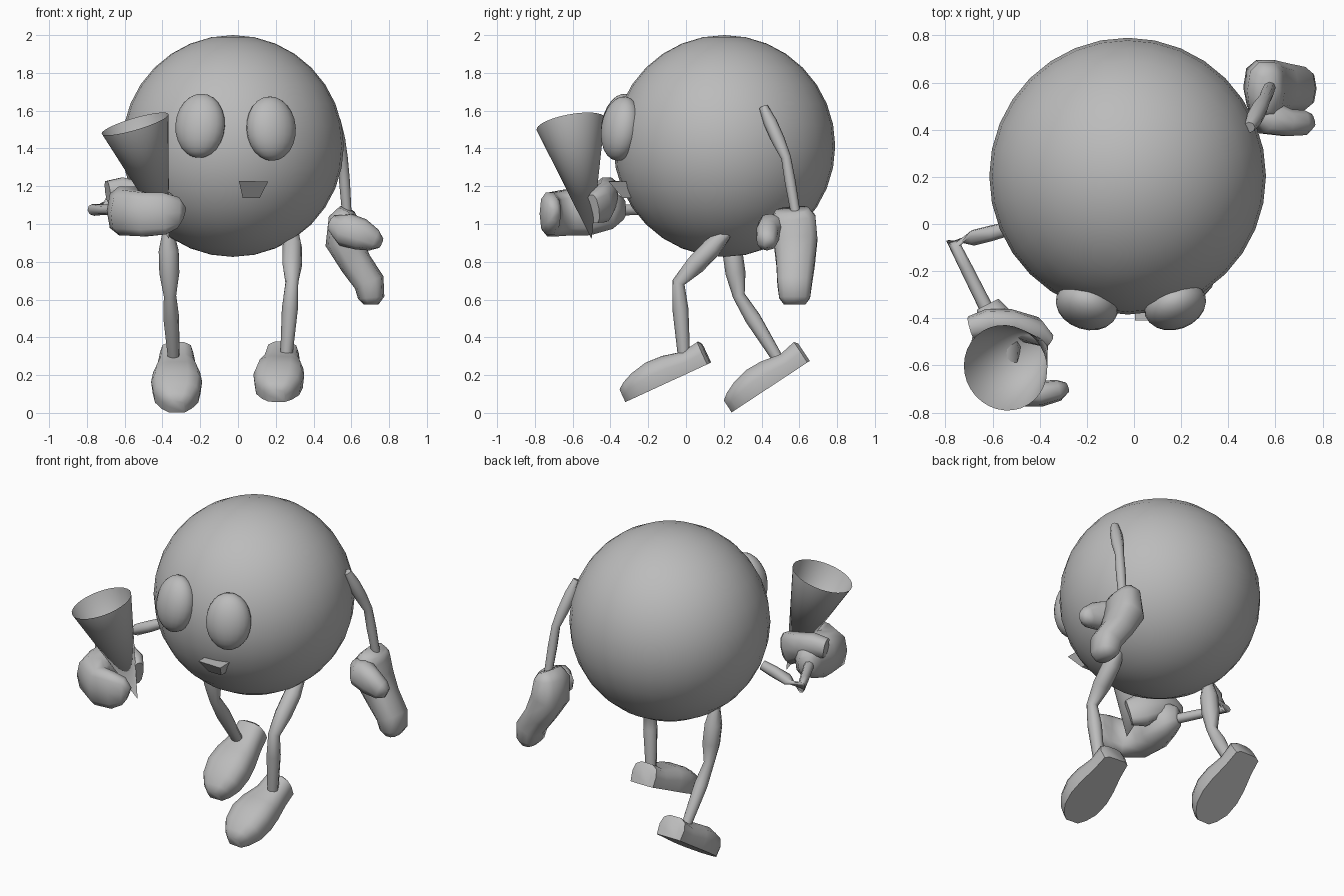
import bpy, math
from mathutils import Vector, Matrix

if "Cube" in bpy.data.objects:
    bpy.data.objects.remove(bpy.data.objects["Cube"])

grey = bpy.data.materials.new("plain grey")
grey.use_nodes = True
grey.diffuse_color = (0.5, 0.5, 0.5, 1)
grey.node_tree.nodes["Principled BSDF"].inputs["Base Color"].default_value = (0.5, 0.5, 0.5, 1)


def add(name, verts, faces, sharp=55):
    mesh = bpy.data.meshes.new(name)
    mesh.from_pydata([tuple(v) for v in verts], [], faces)
    mesh.materials.append(grey)
    mesh.shade_smooth()
    mesh.set_sharp_from_angle(angle=math.radians(sharp))
    obj = bpy.data.objects.new(name, mesh)
    bpy.context.collection.objects.link(obj)
    return obj


def bridge(name, rings, sharp=55):
    """Skin a list of equal rings and cap both ends."""
    n = len(rings[0])
    faces = [(r * n + i, r * n + (i + 1) % n, (r + 1) * n + (i + 1) % n, (r + 1) * n + i)
             for r in range(len(rings) - 1) for i in range(n)]
    last = (len(rings) - 1) * n
    faces += [tuple(reversed(range(n))), tuple(range(last, last + n))]
    return add(name, [v for ring in rings for v in ring], faces, sharp)


def loft(name, stations, ref=(0, 1, 0), sides=10, box=1.0, sharp=70):
    """Stations are (centre, half size along ref, half size across)."""
    pts = [Vector(s[0]) for s in stations]
    rings = []
    for k, (p, a, b) in enumerate(stations):
        t = (pts[min(k + 1, len(pts) - 1)] - pts[max(k - 1, 0)]).normalized()
        u = Vector(ref)
        u = (u - t * u.dot(t)).normalized()
        v = t.cross(u)
        ring = []
        for i in range(sides):
            ang = math.tau * (i + 0.5) / sides
            c, s = math.cos(ang), math.sin(ang)
            ring.append(pts[k] + u * a * math.copysign(abs(c) ** box, c)
                        + v * b * math.copysign(abs(s) ** box, s))
        rings.append(ring)
    return bridge(name, rings, sharp)


def limb(name, joints, swell, thin):
    """Two tapered segments, each swelling between its joints."""
    a, b, c = map(Vector, joints)
    path = [(a, thin), (a.lerp(b, 0.3), swell), (a.lerp(b, 0.65), swell), (b, thin * 1.1),
            (b.lerp(c, 0.35), swell * 0.8), (c, thin)]
    loft(name, [(p, r, r) for p, r in path], ref=(0.8, 0.3, 0.5), sides=8)


def ball(name, centre, radii, rot=Matrix(), seg=32, rows=16):
    bpy.ops.mesh.primitive_uv_sphere_add(segments=seg, ring_count=rows, radius=1)
    obj = bpy.context.object
    obj.name = name
    obj.data.materials.append(grey)
    obj.data.transform(Matrix.Translation(centre) @ rot @ Matrix.Diagonal((*radii, 1)))
    obj.data.shade_smooth()


# Round body
body = Vector((-0.027, 0.203, 1.413))
ball("body", body, (0.587, 0.587, 0.587))

# Oval eyes lying against the body
for name, x, z in (("right_eye", -0.2, 1.52), ("left_eye", 0.175, 1.505)):
    eye = Vector((x, -0.345, z))
    out = eye - body
    ball(name, eye, (0.135, 0.1, 0.172), out.to_track_quat("-Y", "Z").to_matrix().to_4x4(), 20, 12)

# Wedge mouth with a protruding upper lip
lip = [(0.005, -0.41, 1.228), (0.16, -0.41, 1.225), (0.115, -0.335, 1.138), (0.025, -0.335, 1.138)]
bridge("mouth", [lip, [(x, -0.25, z) for x, y, z in lip]], 20)

# Arms
limb("left_arm", [(0.49, 0.41, 1.62), (0.555, 0.53, 1.35), (0.58, 0.59, 1.0)], 0.036, 0.024)
limb("right_arm", [(-0.53, -0.02, 1.18), (-0.765, -0.08, 1.075), (-0.62, -0.37, 1.075)], 0.034, 0.03)

# Hanging left mitten
loft("left_palm", [((0.58, 0.56, 1.075), 0.09, 0.045), ((0.56, 0.565, 1.03), 0.125, 0.08),
                   ((0.56, 0.58, 0.91), 0.12, 0.1), ((0.625, 0.58, 0.79), 0.105, 0.085),
                   ((0.695, 0.575, 0.69), 0.095, 0.082), ((0.705, 0.575, 0.61), 0.085, 0.07),
                   ((0.705, 0.575, 0.575), 0.06, 0.04)], box=0.75)
loft("left_thumb", [((0.51, 0.5, 1.0), 0.05, 0.05), ((0.57, 0.45, 0.97), 0.075, 0.09),
                    ((0.65, 0.43, 0.945), 0.06, 0.085), ((0.72, 0.43, 0.915), 0.055, 0.06),
                    ((0.755, 0.44, 0.9), 0.03, 0.03)], box=0.85)

# Right mitten curled around the cone
up = (0, 0, 1)
loft("right_fingers", [((-0.62, -0.34, 1.08), 0.06, 0.05), ((-0.59, -0.4, 1.08), 0.11, 0.085),
                       ((-0.585, -0.52, 1.07), 0.135, 0.11), ((-0.58, -0.63, 1.06), 0.125, 0.105),
                       ((-0.49, -0.71, 1.05), 0.12, 0.07), ((-0.39, -0.72, 1.055), 0.115, 0.055),
                       ((-0.32, -0.705, 1.06), 0.085, 0.045), ((-0.29, -0.695, 1.05), 0.04, 0.025)],
     ref=up, box=0.75)
loft("right_thumb", [((-0.69, -0.44, 1.17), 0.06, 0.05), ((-0.62, -0.42, 1.18), 0.07, 0.06),
                     ((-0.53, -0.42, 1.15), 0.08, 0.06), ((-0.43, -0.45, 1.1), 0.1, 0.06),
                     ((-0.37, -0.49, 1.08), 0.08, 0.035)], ref=up, box=0.8)

# Open cone
tip, rim = Vector((-0.365, -0.5, 0.92)), Vector((-0.545, -0.61, 1.53))
turn = (rim - tip).to_track_quat("Z", "Y")
n = 32
circle = [rim + turn @ Vector((0.184 * math.cos(math.tau * i / n), 0.184 * math.sin(math.tau * i / n), 0))
          for i in range(n)]
add("cone", [tip] + circle, [(0, (i + 1) % n + 1, i + 1) for i in range(n)])

# Legs
limb("left_leg", [(0.29, 0.22, 0.96), (0.285, -0.04, 0.69), (0.255, -0.01, 0.29)], 0.053, 0.032)
limb("right_leg", [(-0.37, 0.23, 0.96), (-0.36, 0.28, 0.62), (-0.34, 0.49, 0.28)], 0.053, 0.03)


# Feet: stations run heel to toe as (distance, half width, height)
def foot(name, heel, toe):
    heel, toe = Vector(heel), Vector(toe)
    along = (toe - heel).normalized()
    side = Vector((1, 0, 0))
    side = (side - along * side.dot(along)).normalized()
    rise = side.cross(along)
    if rise.z < 0:
        rise = -rise
    shape = [(0, 0.06, 0.11), (0.015, 0.088, 0.13), (0.11, 0.1, 0.115), (0.22, 0.125, 0.14),
             (0.31, 0.135, 0.145), (0.4, 0.122, 0.125), (0.46, 0.085, 0.1), (0.495, 0.045, 0.075)]
    section = [(-0.94, 0), (-1, 0.5), (-0.85, 0.85), (-0.45, 1), (0.45, 1), (0.85, 0.85), (1, 0.5), (0.94, 0)]
    bridge(name, [[heel + along * d + side * w * a + rise * h * b for a, b in section]
                  for d, w, h in shape], 50)


foot("left_foot", (0.235, 0.13, 0.265), (0.205, -0.315, 0.06))
foot("right_foot", (-0.325, 0.655, 0.275), (-0.325, 0.245, 0.005))
